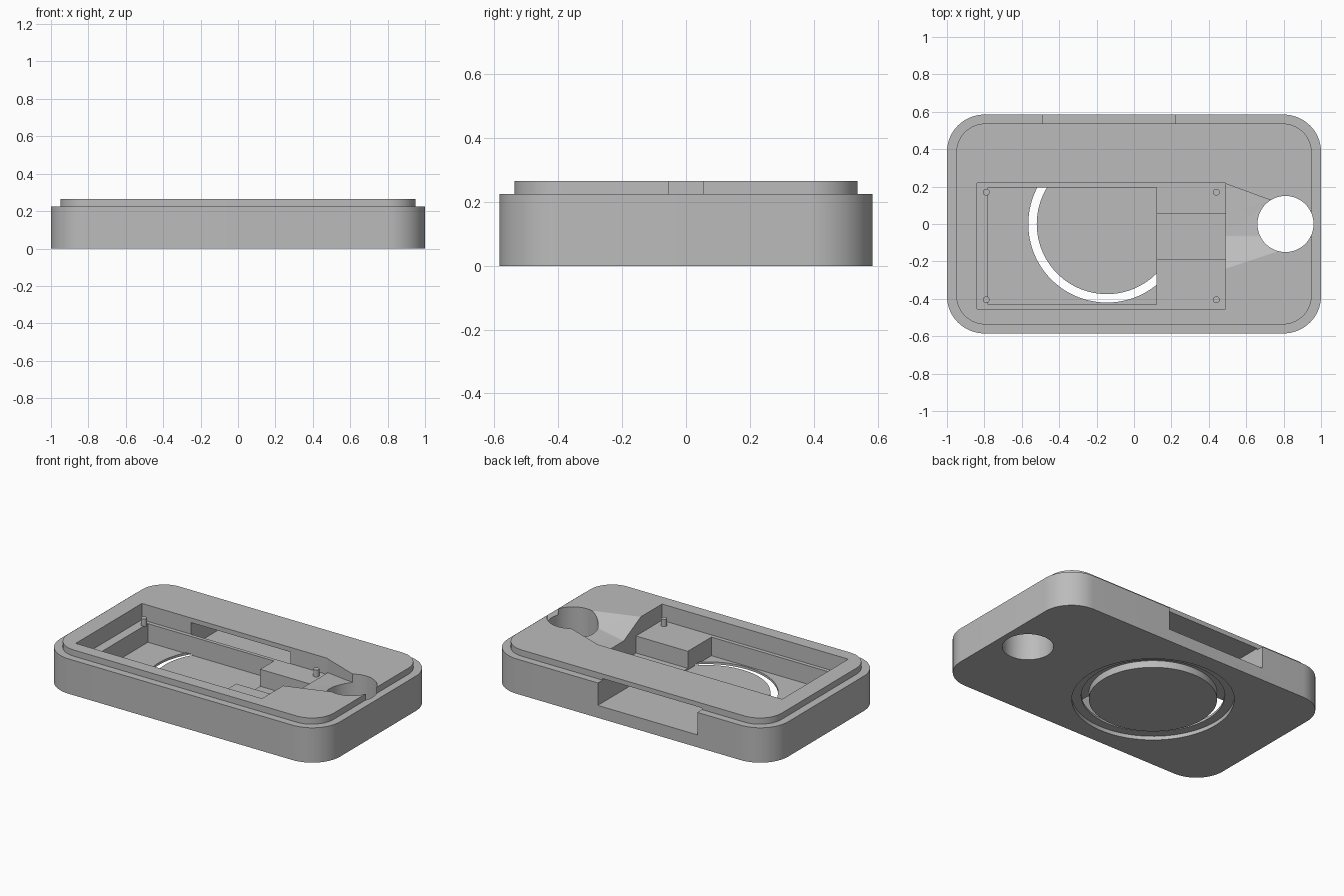
import bpy, bmesh, math
from math import cos, sin, pi

if "Cube" in bpy.data.objects:
    bpy.data.objects.remove(bpy.data.objects["Cube"], do_unlink=True)

grey = bpy.data.materials.new("plain grey")
grey.use_nodes = True
grey.diffuse_color = (0.5, 0.5, 0.5, 1)
for node in grey.node_tree.nodes:
    if node.type == 'BSDF_PRINCIPLED':
        node.inputs["Base Color"].default_value = (0.5, 0.5, 0.5, 1)


def finish(name, bm):
    bmesh.ops.recalc_face_normals(bm, faces=bm.faces)
    mesh = bpy.data.meshes.new(name)
    bm.to_mesh(mesh)
    bm.free()
    mesh.materials.append(grey)
    ob = bpy.data.objects.new(name, mesh)
    bpy.context.collection.objects.link(ob)
    return ob


def prism(name, outline, z0, z1):
    bm = bmesh.new()
    low = [bm.verts.new((x, y, z0)) for x, y in outline]
    high = [bm.verts.new((x, y, z1)) for x, y in outline]
    bm.faces.new(low)
    bm.faces.new(high)
    for i in range(len(low)):
        j = (i + 1) % len(low)
        bm.faces.new((low[i], low[j], high[j], high[i]))
    return finish(name, bm)


def box(name, x0, x1, y0, y1, z0, z1):
    return prism(name, [(x0, y0), (x1, y0), (x1, y1), (x0, y1)], z0, z1)


def circle(cx, cy, r, n):
    return [(cx + r * cos(2 * pi * i / n), cy + r * sin(2 * pi * i / n)) for i in range(n)]


def rounded(hx, hy, r, n=16):
    pts = []
    for k, (sx, sy) in enumerate([(1, 1), (-1, 1), (-1, -1), (1, -1)]):
        for i in range(n + 1):
            a = (k + i / n) * pi / 2
            pts.append((sx * (hx - r) + r * cos(a), sy * (hy - r) + r * sin(a)))
    return pts


def ring(name, cx, r0, r1, z0, z1, n=96):
    bm = bmesh.new()
    loops = [[bm.verts.new((x, y, z)) for x, y in circle(cx, 0, r, n)]
             for r, z in ((r0, z0), (r1, z0), (r1, z1), (r0, z1))]
    for k in range(4):
        a, b = loops[k], loops[(k + 1) % 4]
        for i in range(n):
            j = (i + 1) % n
            bm.faces.new((a[i], a[j], b[j], b[i]))
    return finish(name, bm)


def hull(name, points):
    bm = bmesh.new()
    for p in points:
        bm.verts.new(p)
    bmesh.ops.convex_hull(bm, input=bm.verts)
    return finish(name, bm)


def combine(target, other, operation):
    other.hide_render = True
    bpy.context.view_layer.objects.active = target
    mod = target.modifiers.new(operation, 'BOOLEAN')
    mod.operation = operation
    mod.solver = 'EXACT'
    mod.object = other
    bpy.ops.object.modifier_apply(modifier=mod.name)
    bpy.data.objects.remove(other, do_unlink=True)


# Rounded shell with a raised lip
shell = prism("case_shell", rounded(1.0, 0.585, 0.2), 0, 0.225)
combine(shell, prism("lip", rounded(0.95, 0.537, 0.155), 0.2, 0.265), 'UNION')

LEDGE, FLOOR = 0.16, 0.04
cutters = [
    # board recess, deep pocket and the channel leading out of it
    box("board_recess", -0.84, 0.49, -0.455, 0.22, LEDGE, 0.4),
    box("deep_pocket", -0.78, 0.12, -0.43, 0.195, FLOOR, 0.3),
    box("channel", 0.1, 0.49, -0.19, 0.055, 0.05, 0.3),
    # slot through the back wall into the recess
    box("back_slot", -0.49, 0.22, 0.219, 0.7, 0.08, 0.235),
    # through hole and the sloped trough beside it
    prism("strap_hole", circle(0.81, 0, 0.15, 64), -0.1, 0.4),
    hull("trough", [(0.485, 0.217, 0.27), (0.485, -0.25, 0.27),
                    (0.79, -0.148, 0.27), (0.73, 0.127, 0.27),
                    (0.485, 0.217, 0.175), (0.485, -0.065, 0.175),
                    (0.685, -0.07, 0.21), (0.73, 0.127, 0.21)]),
    # stepped ring groove underneath
    ring("ring_step", -0.145, 0.375, 0.475, -0.1, 0.025),
    ring("ring_groove", -0.145, 0.375, 0.42, -0.1, 0.045),
]
for cutter in cutters:
    combine(shell, cutter, 'DIFFERENCE')


def smooth(ob):
    bpy.ops.object.select_all(action='DESELECT')
    ob.select_set(True)
    bpy.context.view_layer.objects.active = ob
    bpy.ops.object.shade_smooth_by_angle(angle=math.radians(25))


smooth(shell)

# Locating pegs at the recess corners
for side, x in (("right", -0.79), ("left", 0.44)):
    for end, y in (("front", -0.405), ("back", 0.17)):
        smooth(prism(f"{end}_{side}_peg", circle(x, y, 0.018, 24), LEDGE - 0.005, 0.205))
